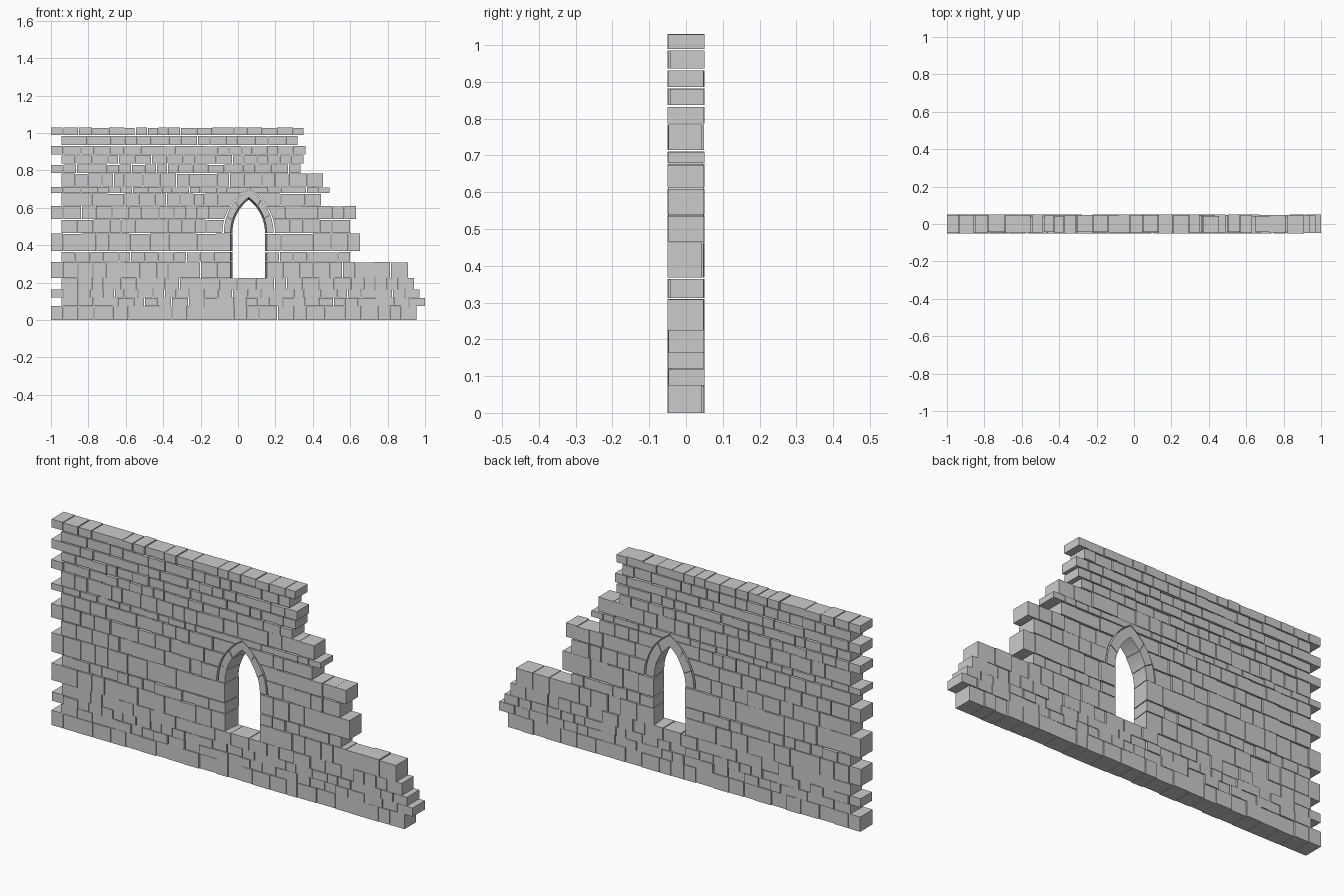
import bpy, bmesh, math, random

if "Cube" in bpy.data.objects:
    bpy.data.objects.remove(bpy.data.objects["Cube"])

random.seed(11)
CX, HALF, SPRING, SILL = 0.057, 0.097, 0.46, 0.225   # pointed window
OFF, R_IN, R_OUT, R_WALL = 0.1375, 0.2345, 0.2705, 0.279
TAPER = 0.010                                        # opening narrows to the back

# Courses: bottom z, top z, left end, right end
COURSES = [
    (0.000, 0.074, -1.000, 0.955), (0.074, 0.120, -0.945, 1.000),
    (0.120, 0.164, -1.000, 0.970), (0.164, 0.225, -0.945, 0.940),
    (0.225, 0.310, -1.000, 0.910), (0.313, 0.364, -0.945, 0.600),
    (0.368, 0.463, -1.000, 0.652), (0.465, 0.537, -0.945, 0.600),
    (0.540, 0.609, -1.000, 0.632), (0.613, 0.676, -0.945, 0.445),
    (0.680, 0.711, -1.000, 0.490), (0.714, 0.784, -0.945, 0.455),
    (0.787, 0.831, -1.000, 0.333), (0.837, 0.882, -0.945, 0.350),
    (0.886, 0.931, -1.000, 0.360), (0.936, 0.985, -0.945, 0.317),
    (0.989, 1.030, -1.000, 0.350),
]


def prism(bm, front, back, yf, yb):
    """Solid between two matching x/z outlines."""
    a = [bm.verts.new((x, yf, z)) for x, z in front]
    b = [bm.verts.new((x, yb, z)) for x, z in back]
    bm.faces.new(a)
    bm.faces.new(b[::-1])
    n = len(a)
    for i in range(n):
        j = (i + 1) % n
        bm.faces.new((a[j], a[i], b[i], b[j]))


def finish(bm, name):
    bmesh.ops.recalc_face_normals(bm, faces=bm.faces)
    mesh = bpy.data.meshes.new(name)
    bm.to_mesh(mesh)
    bm.free()
    bpy.context.collection.objects.link(bpy.data.objects.new(name, mesh))


def wall_gap(z):
    """Half width the wall leaves free for window and arch."""
    if z < SPRING + 0.004:
        return HALF
    return max(0.001, math.sqrt(max(0, R_WALL**2 - (z - SPRING)**2)) - OFF)


def joints(x0, x1, width, first=None):
    """Uneven joint positions along one course."""
    xs = [x0]
    if first:
        xs.append(x0 + first)
    n = max(1, round((x1 - xs[-1]) / width))
    w = [random.uniform(0.72, 1.28) for _ in range(n)]
    start, total, acc = xs[-1], sum(w), 0
    for v in w:
        acc += v
        xs.append(start + (x1 - start) * acc / total)
    return xs


def stones(bm, xs, z0, z1, window_side=0):
    """Row of stones; the one by the window follows the arch outline."""
    for i, (a, b) in enumerate(zip(xs, xs[1:])):
        gl = 0 if i == 0 else random.uniform(0, 0.003)
        gr = 0 if i == len(xs) - 2 else random.uniform(0, 0.003)
        top = z1 - random.choice((0, 0, 0.002))
        yf = -random.choice((0.05, 0.049, 0.047, 0.044))
        yb = random.choice((0.05, 0.049, 0.047, 0.044))
        zs = [z0 + (top - z0) * k / 4 for k in range(5)]
        left, right = [(a + gl, z0), (a + gl, top)], [(b - gr, z0), (b - gr, top)]
        lb, rb = left, right
        t = TAPER if z1 < SPRING + 0.01 else 0
        if t:
            zs = [z0, top]
        if window_side < 0 and i == len(xs) - 2:
            right = [(CX - wall_gap(z), z) for z in zs]
            rb = [(x + t, z) for x, z in right]
        if window_side > 0 and i == 0:
            left = [(CX + wall_gap(z), z) for z in zs]
            lb = [(x - t, z) for x, z in left]
        prism(bm, left[::-1] + right, lb[::-1] + rb, yf, yb)


# Wall courses, split where the window passes through
for k, (z0, z1, x0, x1) in enumerate(COURSES):
    bm = bmesh.new()
    width = 0.072 + 0.25 * max(0, z1 - z0 - 0.04)
    first = 0.065 if x0 == -1 else None
    if z0 >= SILL and z0 < 0.70:
        g = wall_gap(z0)
        stones(bm, joints(x0, CX - g, width, first), z0, z1, -1)
        stones(bm, joints(CX + g, x1, width), z0, z1, 1)
    else:
        stones(bm, joints(x0, x1, width, first), z0, z1)
    finish(bm, f"stone_course_{k + 1:02d}")


# Arch stones on both sides, meeting at the point
def arc(r, f):
    """Point at fraction f from springing to apex, as offset from centre."""
    t = f * math.acos(OFF / r)
    return r * math.cos(t) - OFF, SPRING + 0.006 + r * math.sin(t)


bm = bmesh.new()
for s in (-1, 1):
    cuts = (0, 0.32, 0.66, 1) if s < 0 else (0, 0.36, 0.7, 1)
    for n, (f0, f1) in enumerate(zip(cuts, cuts[1:])):
        fs = [f0 + (f1 - 0.008 * (f1 < 1) - f0) * k / 4 for k in range(5)]
        outer = [arc(R_OUT, f) for f in fs]
        inner = [arc(R_IN, f) for f in fs][::-1]
        inner_b = [arc(R_IN - TAPER, f) for f in fs][::-1]
        place = lambda pts: [(CX + s * x, z) for x, z in pts]
        d = (0.047, 0.049, 0.046)[n]
        prism(bm, place(outer + inner), place(outer + inner_b), -d, d)
finish(bm, "window_arch")
